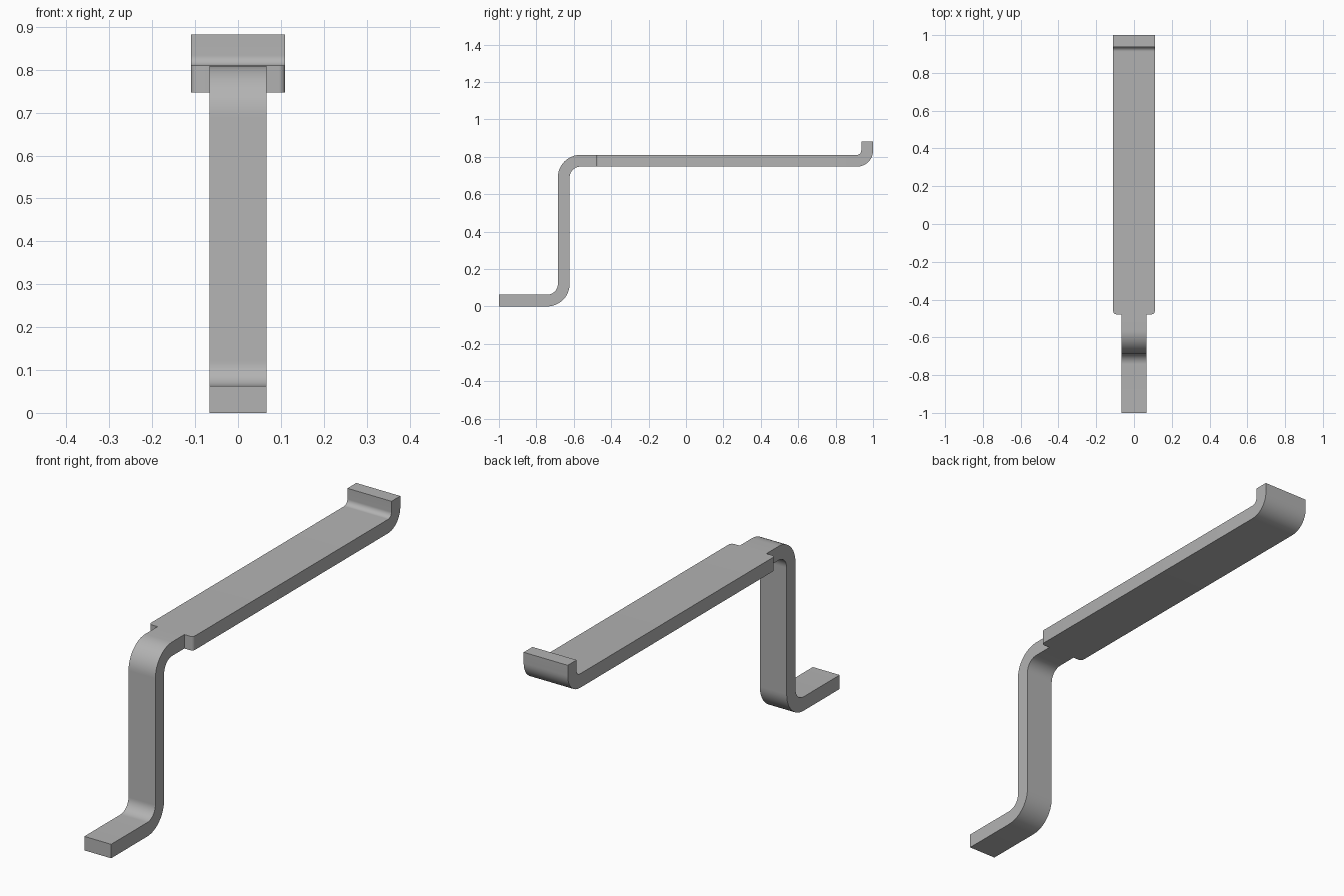
import bpy, bmesh
from math import radians
from mathutils import Vector

if "Cube" in bpy.data.objects:
    bpy.data.objects.remove(bpy.data.objects["Cube"])

THICK = 0.063
STEP_Y = -0.478

grey = bpy.data.materials.new("plain grey")
grey.use_nodes = True
colour = (0.45, 0.45, 0.45, 1)
grey.diffuse_color = colour
grey.node_tree.nodes["Principled BSDF"].inputs["Base Color"].default_value = colour


def stations(path, radius, steps=12):
    """Centre points and normals along a right-angled path with round bends."""
    pts = [Vector(p) for p in path]
    dirs = [(b - a).normalized() for a, b in zip(pts, pts[1:])]
    normal = lambda d: Vector((-d.y, d.x))
    out = [(pts[0], normal(dirs[0]))]
    for corner, d0, d1 in zip(pts[1:], dirs, dirs[1:]):
        centre = corner + (d1 - d0) * radius
        for i in range(steps + 1):
            n = d0.slerp(d1, i / steps)
            out.append((centre + normal(n) * radius * (1 if d0.cross(d1) < 0 else -1), normal(n)))
    out.append((pts[-1], normal(dirs[-1])))
    return out


def bent_strip(name, path, radius, half_width, corner=0):
    """Flat bar of constant thickness following a path in the y-z plane."""
    bm = bmesh.new()
    rings = []
    for p, n in stations(path, radius):
        a, b = p + n * THICK / 2, p - n * THICK / 2
        rings.append([bm.verts.new((x, q.x, q.y)) for x, q in
                      ((-half_width, a), (half_width, a), (half_width, b), (-half_width, b))])
    for r0, r1 in zip(rings, rings[1:]):
        for i in range(4):
            j = (i + 1) % 4
            bm.faces.new((r0[i], r0[j], r1[j], r1[i]))
    bm.faces.new(rings[0])
    bm.faces.new(rings[-1])
    bmesh.ops.recalc_face_normals(bm, faces=bm.faces)
    if corner:
        # Round the two upright corners at the start of the bar
        r = rings[0]
        edges = [bm.edges.get((r[1], r[2])), bm.edges.get((r[3], r[0]))]
        bmesh.ops.bevel(bm, geom=edges, offset=corner, segments=5,
                        profile=0.5, affect='EDGES')
    mesh = bpy.data.meshes.new(name)
    bm.to_mesh(mesh)
    bm.free()
    mesh.materials.append(grey)
    obj = bpy.data.objects.new(name, mesh)
    bpy.context.collection.objects.link(obj)
    bpy.ops.object.select_all(action='DESELECT')
    obj.select_set(True)
    bpy.context.view_layer.objects.active = obj
    bpy.ops.object.shade_smooth_by_angle(angle=radians(30))


half = THICK / 2
arm_z = 0.81 - half
leg_y = -0.685 + half

# Foot, upright and top bend
bent_strip("bent_leg", [(-1, half), (leg_y, half), (leg_y, arm_z), (STEP_Y, arm_z)],
           0.0885, 0.067)
# Wide arm with upturned lip
bent_strip("wide_arm", [(STEP_Y, arm_z), (1 - half, arm_z), (1 - half, 0.882)],
           0.055, 0.11, corner=0.015)
